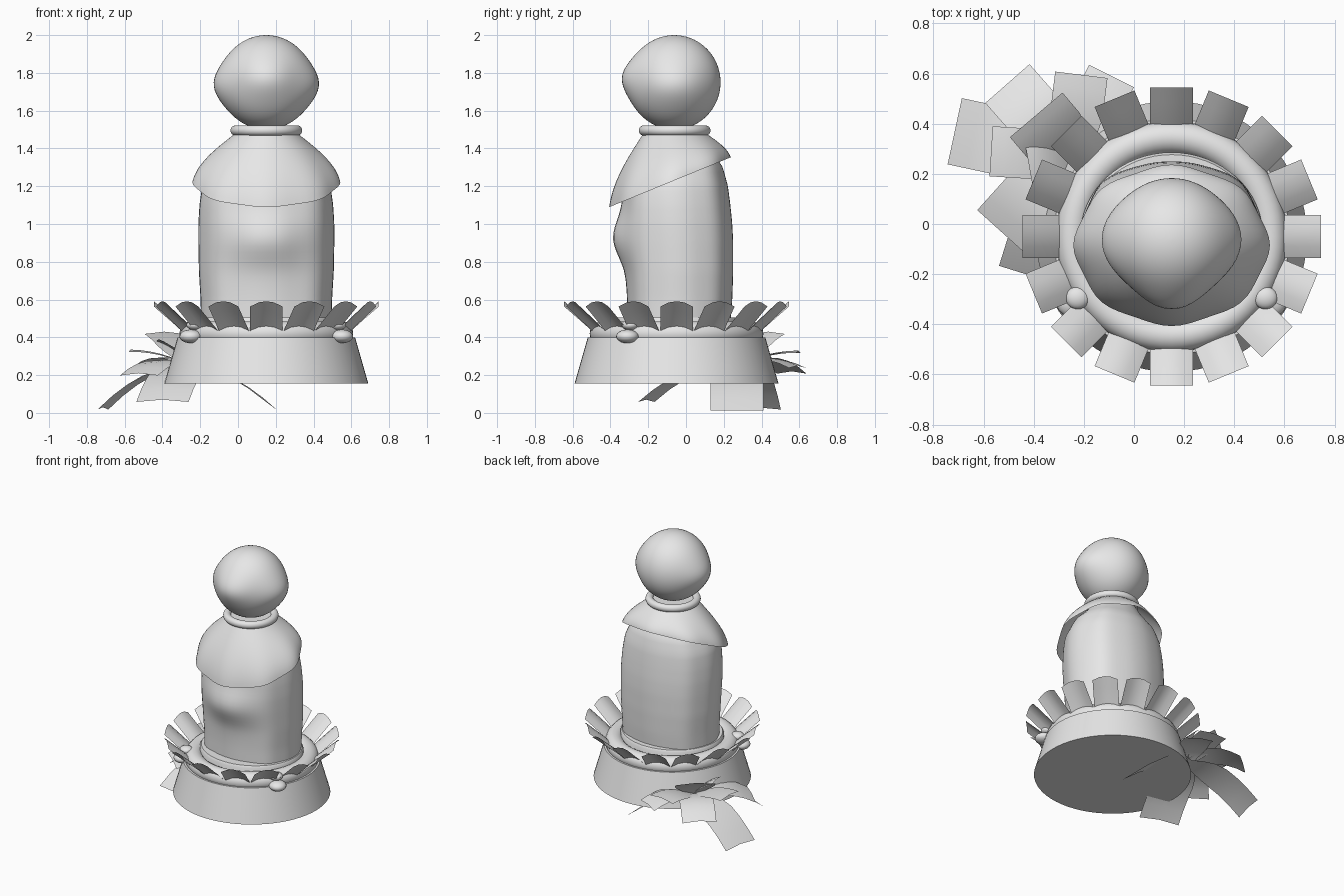
import bpy, bmesh, math
from math import sin, cos, pi, exp
from mathutils import Vector

if "Cube" in bpy.data.objects:
    bpy.data.objects.remove(bpy.data.objects["Cube"])

CX, CY = 0.15, -0.05          # axis of the statue
grey = bpy.data.materials.new("stone grey")
grey.diffuse_color = (0.8, 0.8, 0.8, 1)
grey.use_nodes = True
grey.node_tree.nodes["Principled BSDF"].inputs["Base Color"].default_value = grey.diffuse_color


def finish(name, bm, angle=40, normals=True):
    if normals:
        bmesh.ops.recalc_face_normals(bm, faces=bm.faces[:])
    me = bpy.data.meshes.new(name)
    bm.to_mesh(me)
    bm.free()
    me.materials.append(grey)
    ob = bpy.data.objects.new(name, me)
    bpy.context.collection.objects.link(ob)
    bpy.ops.object.select_all(action='DESELECT')
    ob.select_set(True)
    bpy.context.view_layer.objects.active = ob
    bpy.ops.object.shade_smooth_by_angle(angle=math.radians(angle))
    return ob


def loft(name, point, rows, segs=64, caps=True, closed=False):
    """Skin of rings; point(row, theta) gives each vertex."""
    bm = bmesh.new()
    rings = [[bm.verts.new(point(r, 2 * pi * i / segs)) for i in range(segs)] for r in rows]
    pairs = list(zip(rings, rings[1:]))
    if closed:
        pairs.append((rings[-1], rings[0]))
    for a, b in pairs:
        for i in range(segs):
            j = (i + 1) % segs
            bm.faces.new((a[i], a[j], b[j], b[i]))
    if caps:
        bm.faces.new(rings[0])
        bm.faces.new(rings[-1])
    return finish(name, bm)


def torus(name, y, z, major, minor):
    loft(name, lambda p, t: (CX + (major + minor * cos(p)) * cos(t),
                             y + (major + minor * cos(p)) * sin(t), z + minor * sin(p)),
         [2 * pi * k / 20 for k in range(20)], caps=False, closed=True)


def lathe(name, rows, sy=1.0):
    loft(name, lambda r, t: (CX + r[0] * cos(t), CY + sy * r[0] * sin(t), r[1]), rows)


def interp(table, z):
    for a, b in zip(table, table[1:]):
        if z <= b[0]:
            f = (z - a[0]) / (b[0] - a[0])
            f = max(0, f)
            return [u + (v - u) * f for u, v in zip(a, b)]
    return table[-1]


# pedestal, seat disc and rings
lathe("pedestal", [(0.54, 0.155), (0.47, 0.40)])
lathe("seat_disc", [(0.365, 0.38), (0.365, 0.49), (0.355, 0.505)], 0.92)
torus("lotus_ring", CY, 0.42, 0.395, 0.065)
torus("collar_ring", -0.06, 1.495, 0.163, 0.027)

# lotus petals, bent along the middle
bm = bmesh.new()
for k in range(16):
    a = 2 * pi * k / 16
    grid = []
    for r, z in ((0.42, 0.42), (0.47, 0.468), (0.535, 0.525), (0.595, 0.577)):
        row = []
        for w, dz in ((-0.086, -0.014), (-0.04, 0.008), (0, 0.014), (0.04, 0.008), (0.086, -0.014)):
            row.append(bm.verts.new((CX + r * cos(a) - w * sin(a),
                                     CY + r * sin(a) + w * cos(a), z + dz)))
        grid.append(row)
    for p, q in zip(grid, grid[1:]):
        for i in range(4):
            bm.faces.new((p[i], q[i], q[i + 1], p[i + 1]))
finish("lotus_petals", bm, normals=False)

# robe: z, half width, front y, back y
BODY = [(0.46, 0.345, -0.31, 0.235), (0.6, 0.348, -0.312, 0.245), (0.75, 0.357, -0.318, 0.25),
        (0.9, 0.36, -0.33, 0.25), (1.0, 0.36, -0.335, 0.245), (1.1, 0.354, -0.335, 0.235),
        (1.2, 0.34, -0.33, 0.222), (1.3, 0.295, -0.29, 0.195), (1.4, 0.20, -0.22, 0.13),
        (1.5, 0.14, -0.19, 0.08)]


def robe_point(z, t):
    _, rx, yf, yb = interp(BODY, z)
    c, s = cos(t), sin(t)
    e = 0.86                                   # slightly squared section
    x = rx * math.copysign(abs(c) ** e, c)
    y = (yb + yf) / 2 + (yb - yf) / 2 * math.copysign(abs(s) ** e, s)
    fold = 1 + 0.012 * (cos(8 * t) - 1)
    if s < 0:                                  # joined hands under the cloth
        y -= 0.055 * exp(-((z - 0.92) / 0.13) ** 2) * abs(s) ** 6
    return (CX + x * fold, y * fold, z)


loft("robe", robe_point, [0.46 + 1.04 * k / 32 for k in range(33)])


# bib with slanted hem, open underneath
def bib_point(u, t):
    f = 0.7 * sin(u * pi / 2) + 0.3 * u
    wave = 1 + 0.018 * (cos(8 * t) - 1) * u
    hx, hy = 0.392 * cos(t) * wave, -0.085 + 0.322 * sin(t) * wave
    hz = 1.09 + (hy + 0.405) * 0.41
    nx, ny = 0.165 * cos(t), -0.06 + 0.165 * sin(t)
    return (CX + nx + (hx - nx) * f, ny + (hy - ny) * f, 1.48 + (hz - 1.48) * u)


loft("bib", bib_point, [k / 14 for k in range(15)], caps=False)


# head: ball with ear and nose swellings
def head_point(p, t):
    r, z = sin(p), 1.75 - 0.25 * cos(p)
    ear = 0.034 * abs(cos(t)) ** 6 * exp(-((z - 1.735) / 0.12) ** 2)
    nose = 0.034 * max(0, -sin(t)) ** 8 * exp(-((z - 1.78) / 0.11) ** 2)
    q = 0.245 * r + (ear + nose) * r
    return (CX + q * cos(t), -0.062 + q * sin(t), z)


loft("head", head_point, [0.02 + (pi - 0.04) * k / 36 for k in range(37)])

# small nuts either side of the ring
for side, sx in (("right", 1), ("left", -1)):
    for part, (dx, y, z), (rx, ry, rz) in (("lower", (0.40, -0.31, 0.405), (0.06, 0.06, 0.036)),
                                           ("upper", (0.375, -0.295, 0.465), (0.048, 0.045, 0.028))):
        bm = bmesh.new()
        bmesh.ops.create_uvsphere(bm, u_segments=20, v_segments=12, radius=1)
        for v in bm.verts:
            v.co = (CX + sx * dx + v.co.x * rx, y + v.co.y * ry, z + v.co.z * rz)
        finish(f"{part}_nut_{side}", bm)

# broad drooping leaves: tip centre, width, arch height
ROOT = Vector((-0.25, 0.27, 0.25))
LEAVES = [((-0.715, 0.37, 0.03), 0.27, 0.06), ((-0.505, 0.56, 0.22), 0.235, 0.06),
          ((-0.21, 0.595, 0.33), 0.21, 0.02), ((-0.09, 0.59, 0.25), 0.20, 0.04),
          ((-0.57, 0.29, 0.335), 0.20, 0.02), ((-0.525, -0.035, 0.21), 0.27, 0.05),
          ((-0.40, -0.21, 0.07), 0.29, 0.06), ((0.21, 0.27, 0.012), 0.28, 0.05),
          ((-0.39, 0.435, 0.43), 0.275, 0.02), ((-0.42, 0.24, 0.39), 0.16, 0.02)]
for n, (tip, width, arch) in enumerate(LEAVES):
    tip = Vector(tip)
    d = tip - ROOT
    side = Vector((-d.y, d.x, 0)).normalized() * width / 2
    bm = bmesh.new()
    rows = []
    for k in range(7):
        f = k / 6
        c = ROOT + d * f + Vector((0, 0, 4 * arch * f * (1 - f)))
        w = min(1, 0.35 + 1.6 * f)
        rows.append([bm.verts.new(c + side * w * s + Vector((0, 0, -0.012 * abs(s) * f * (c.z > 0.03))))
                     for s in (-1, 0, 1)])
    for p, q in zip(rows, rows[1:]):
        for i in range(2):
            bm.faces.new((p[i], q[i], q[i + 1], p[i + 1]))
    finish(f"leaf_{n + 1}", bm, normals=False)
